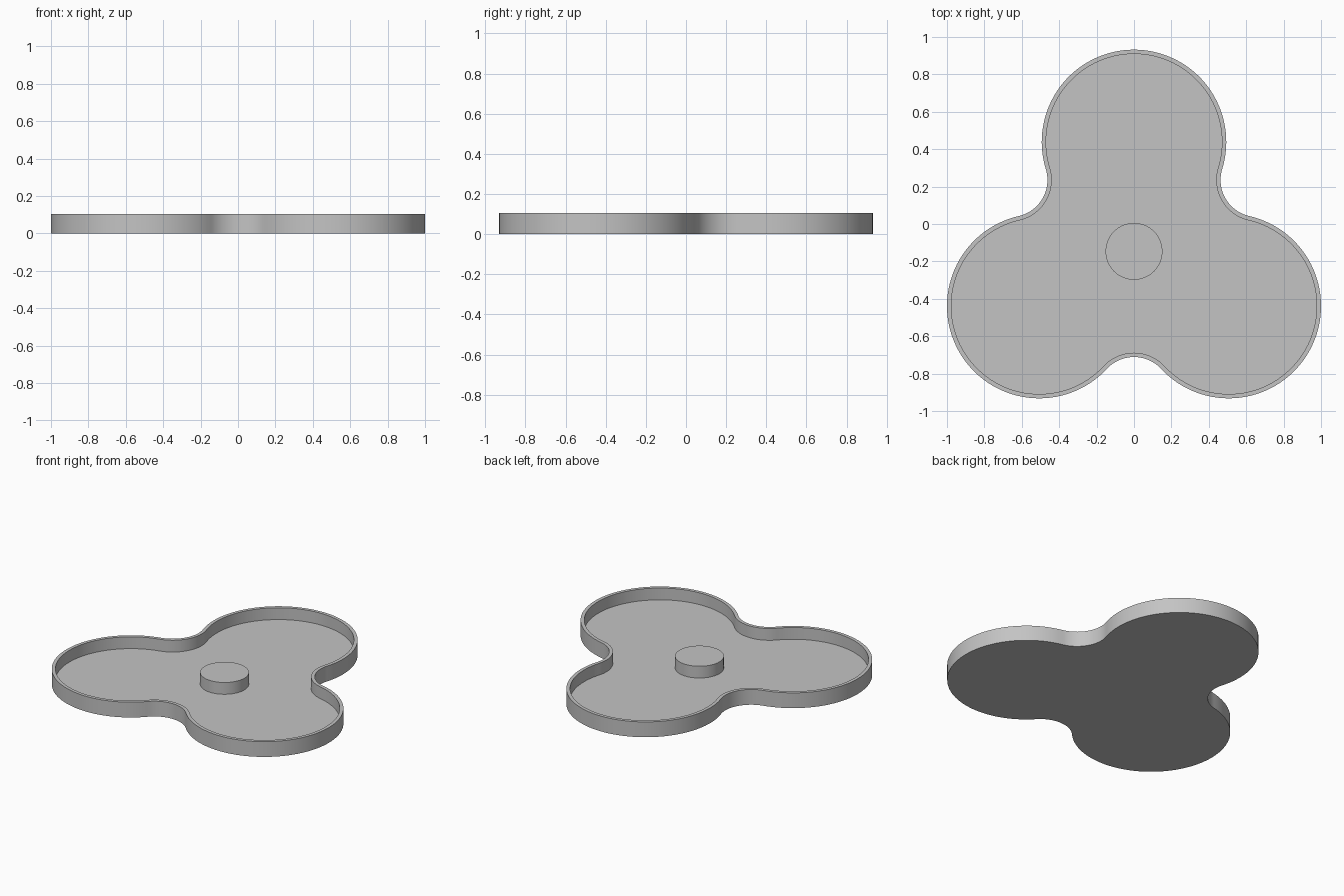
import bpy
import bmesh
import math
from mathutils import Vector, Matrix

cube = bpy.data.objects.get("Cube")
if cube:
    bpy.data.objects.remove(cube, do_unlink=True)

LOBE_R = 0.4934        # lobe radius
LOBE_D = 0.585         # lobe centre to hub
NOTCH = 0.565          # hub to the middle of each notch
WALL = 0.023
FLOOR = 0.024
HEIGHT = 0.105
HUB_R = 0.152
HUB_Y = -LOBE_D / 4

grey = bpy.data.materials.new("plain grey")
grey.use_nodes = True
colour = (0.55, 0.55, 0.55, 1)
grey.diffuse_color = colour
grey.node_tree.nodes["Principled BSDF"].inputs["Base Color"].default_value = colour


def polar(radius, angle):
    return Vector((radius * math.cos(angle), radius * math.sin(angle)))


def arc(centre, radius, start, end, steps):
    return [centre + polar(radius, start + (end - start) * i / steps)
            for i in range(steps)]


def outline(inset):
    """Three lobes joined by tangent fillets, moved inward by inset."""
    half = math.pi / 3
    lobe = Vector((LOBE_D, 0))
    side = LOBE_D * math.sin(half)
    gap = NOTCH - LOBE_D * math.cos(half)
    fillet_r = (side**2 + gap**2 - LOBE_R**2) / (2 * (LOBE_R - gap))
    fillet = polar(NOTCH + fillet_r, half)
    join = math.atan2(*(fillet - lobe).yx)
    start = join + math.pi
    end = 2 * (half + math.pi) - start
    third = arc(lobe, LOBE_R - inset, -join, join, 64)
    third += arc(fillet, fillet_r + inset, start, end, 24)
    points = []
    for k in range(3):
        turn = Matrix.Rotation(math.pi / 2 + k * 2 * half, 2)
        points += [turn @ p + Vector((0, HUB_Y)) for p in third]
    return points


def skin(name, sections):
    """Join matching closed sections in order and cap both ends."""
    bm = bmesh.new()
    loops = [[bm.verts.new((p.x, p.y, z)) for p in pts] for pts, z in sections]
    for low, high in zip(loops, loops[1:]):
        n = len(low)
        for i in range(n):
            j = (i + 1) % n
            bm.faces.new((low[i], low[j], high[j], high[i]))
    caps = [bm.faces.new(loops[0][::-1]), bm.faces.new(loops[-1])]
    bmesh.ops.triangulate(bm, faces=caps)
    mesh = bpy.data.meshes.new(name)
    bm.to_mesh(mesh)
    bm.free()
    mesh.materials.append(grey)
    obj = bpy.data.objects.new(name, mesh)
    bpy.context.collection.objects.link(obj)
    bpy.ops.object.select_all(action='DESELECT')
    obj.select_set(True)
    bpy.context.view_layer.objects.active = obj
    bpy.ops.object.shade_smooth_by_angle(angle=math.radians(30))


# Three-lobed tray with a thin rim
outer, inner = outline(0), outline(WALL)
skin("tray", [(outer, 0), (outer, HEIGHT), (inner, HEIGHT), (inner, FLOOR)])

# Round boss standing on the tray floor
disc = arc(Vector((0, HUB_Y)), HUB_R, 0, math.tau, 64)
skin("centre_boss", [(disc, FLOOR), (disc, HEIGHT)])
